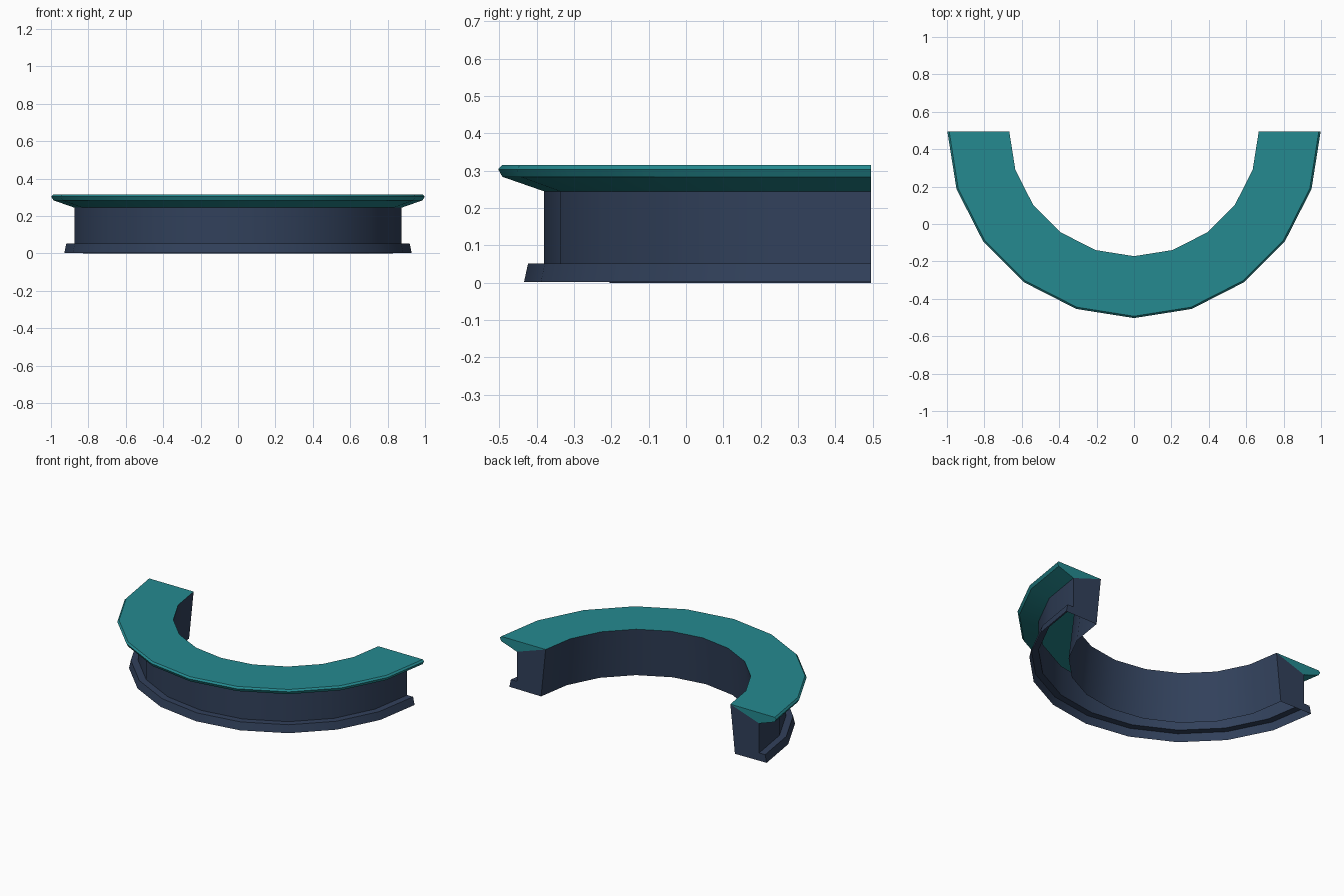
import bpy, bmesh, math

if "Cube" in bpy.data.objects:
    bpy.data.objects.remove(bpy.data.objects["Cube"])

CENTRE_Y = 0.495   # centre of the half ring
STEPS = 10         # facets around the half circle


def material(name, rgb):
    m = bpy.data.materials.new(name)
    m.diffuse_color = (*rgb, 1.0)
    m.use_nodes = True
    m.node_tree.nodes["Principled BSDF"].inputs["Base Color"].default_value = m.diffuse_color
    return m


teal = material("teal", (0.018, 0.255, 0.28))
navy = material("navy", (0.031, 0.052, 0.104))


def half_ring(name, profile, mat, open_edges=()):
    """Sweep a (radius, z) profile through 180 degrees and cap both ends."""
    bm = bmesh.new()
    rings = []
    for i in range(STEPS + 1):
        a = math.pi + math.pi * i / STEPS
        rings.append([bm.verts.new((r * math.cos(a), CENTRE_Y + r * math.sin(a), z))
                      for r, z in profile])
    for p, q in zip(rings, rings[1:]):
        for j in range(len(profile) - 1):
            if j not in open_edges:
                bm.faces.new((p[j], p[j + 1], q[j + 1], q[j]))
    bm.faces.new(rings[0][::-1])
    bm.faces.new(rings[-1])
    mesh = bpy.data.meshes.new(name)
    bm.to_mesh(mesh)
    bm.free()
    mesh.materials.append(mat)
    ob = bpy.data.objects.new(name, mesh)
    bpy.context.collection.objects.link(ob)
    bpy.ops.object.select_all(action='DESELECT')
    ob.select_set(True)
    bpy.context.view_layer.objects.active = ob
    bpy.ops.object.shade_smooth_by_angle(angle=math.radians(22))
    return ob


# Counter top: flat top, thin lip, sloping underside
half_ring("counter_top",
          [(0.667, 0.315), (0.988, 0.315), (0.998, 0.304),
           (0.987, 0.284), (0.875, 0.245)], teal)

# Counter body: inner wall, outer wall and kick trim, hollow and open below
half_ring("counter_body",
          [(0.70, 0.0), (0.667, 0.315), (0.875, 0.245),
           (0.875, 0.052), (0.918, 0.052), (0.929, 0.002)], navy, open_edges=(1,))
